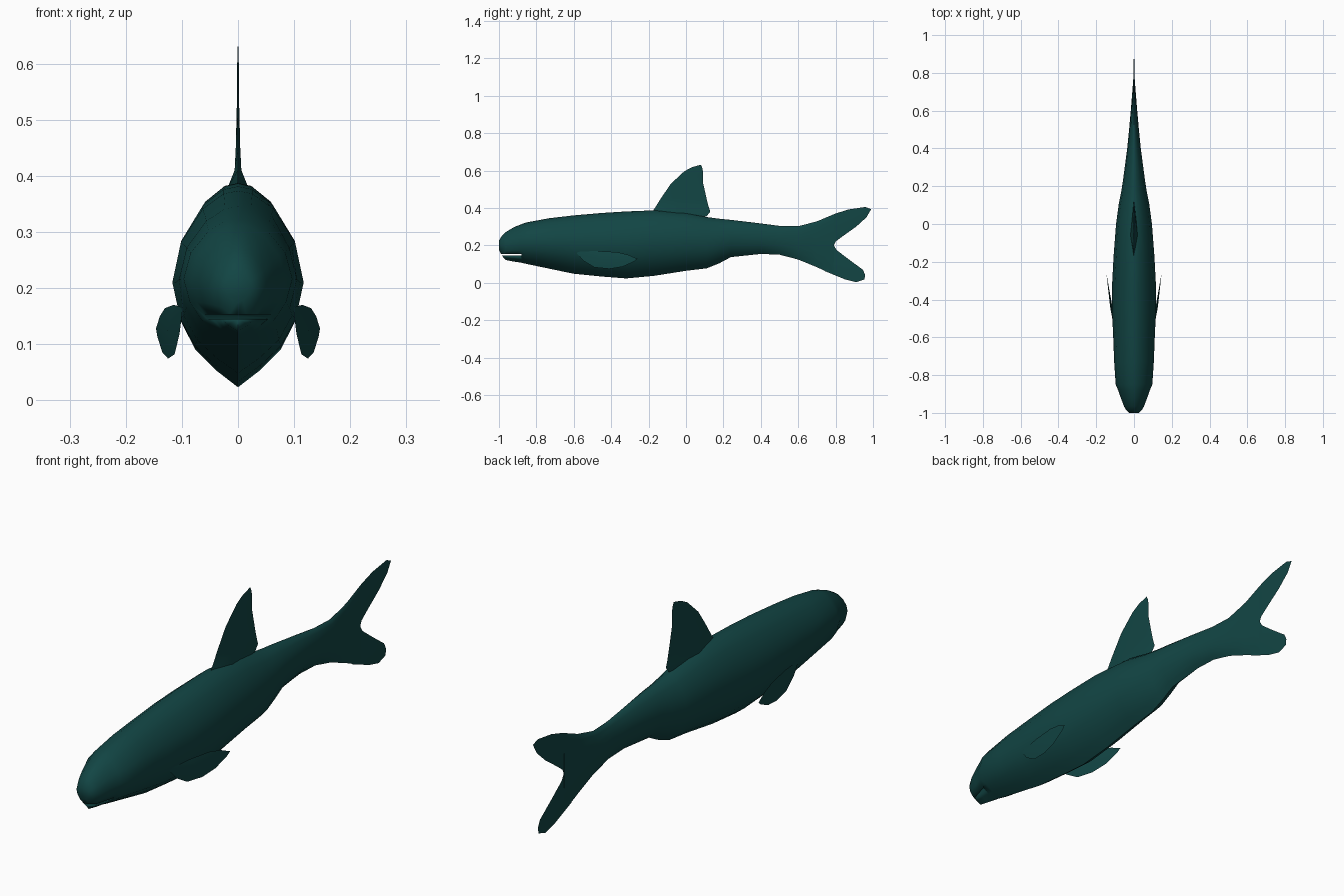
import bpy, bmesh
from math import radians
from mathutils import Vector

cube = bpy.data.objects.get("Cube")
if cube:
    bpy.data.objects.remove(cube, do_unlink=True)

teal = bpy.data.materials.new("dark teal skin")
teal.use_nodes = True
colour = (0.006, 0.06, 0.058, 1)
teal.diffuse_color = colour
teal.node_tree.nodes["Principled BSDF"].inputs["Base Color"].default_value = colour


def finish(name, bm, angle=45):
    bmesh.ops.recalc_face_normals(bm, faces=bm.faces)
    mesh = bpy.data.meshes.new(name)
    bm.to_mesh(mesh)
    bm.free()
    ob = bpy.data.objects.new(name, mesh)
    bpy.context.collection.objects.link(ob)
    mesh.materials.append(teal)
    bpy.ops.object.select_all(action="DESELECT")
    ob.select_set(True)
    bpy.context.view_layer.objects.active = ob
    bpy.ops.object.shade_smooth_by_angle(angle=radians(angle))
    return ob


def loft(name, rings, angle=45):
    """Skin a list of equal-length closed rings and cap both ends."""
    bm = bmesh.new()
    loops = [[bm.verts.new(p) for p in ring] for ring in rings]
    n = len(loops[0])
    for a, b in zip(loops, loops[1:]):
        for i in range(n):
            j = (i + 1) % n
            bm.faces.new((a[i], a[j], b[j], b[i]))
    bm.faces.new(loops[0])
    bm.faces.new(loops[-1])
    return finish(name, bm, angle)


def plate(name, outline, centre, half, place):
    """Leaf-like plate: sharp outline, slightly thick in the middle."""
    bm = bmesh.new()
    rim = [bm.verts.new(place(y, z, 0)) for y, z in outline]
    for side in (-half, half):
        mid = bm.verts.new(place(*centre, side))
        for a, b in zip(rim, rim[1:] + rim[:1]):
            bm.faces.new((a, b, mid))
    return finish(name, bm)


# Body: stations of y, belly height, back height, half width
stations = [
    (-1.0, .175, .225, .025), (-.985, .145, .25, .042), (-.965, .122, .27, .053),
    (-.92, .113, .297, .07), (-.88, .107, .313, .084), (-.85, .1, .323, .097),
    (-.73, .075, .345, .105), (-.6, .048, .36, .11), (-.45, .033, .373, .117),
    (-.32, .023, .381, .116), (-.17, .037, .387, .108), (0, .064, .374, .095),
    (.11, .077, .351, .08), (.18, .105, .342, .066), (.24, .137, .336, .057),
    (.4, .154, .317, .036), (.5, .15, .304, .026), (.6, .124, .302, .017),
    (.7, .083, .328, .009), (.79, .042, .366, .002)]
# Cross-section with a keeled belly: half width fraction, height fraction
section = [(0, 0), (.34, .085), (.66, .19), (.88, .33), (1, .52),
           (.87, .73), (.54, .905), (.22, .985), (0, 1)]
section += [(-u, v) for u, v in reversed(section[1:-1])]
body = loft("body", [[(w * u, y, lo + (hi - lo) * v) for u, v in section]
                     for y, lo, hi, w in stations])

# Mouth slit cut into the snout
bm = bmesh.new()
bmesh.ops.create_cube(bm, size=1)
for v in bm.verts:
    v.co = Vector((v.co.x * .3, -.965 + v.co.y * .17, .149 + v.co.z * .008))
cutter = finish("mouth_cutter", bm)
cutter.hide_render = True
cutter.hide_set(True)
cut = body.modifiers.new("mouth", "BOOLEAN")
cut.object = cutter
cut.operation = "DIFFERENCE"
cut.solver = "EXACT"

# Dorsal fin: levels of z, front y, rear y, half thickness
levels = [(.355, -.2, .11, .022), (.38, -.18, .13, .018), (.41, -.16, .12, .006),
          (.45, -.135, .11, .004), (.53, -.08, .092, .002),
          (.595, -.01, .091, .0015), (.617, .03, .086, .001), (.63, .075, .08, .0005)]
loft("dorsal_fin", [[(0, a, z), (t, a + (b - a) * .4, z), (0, b, z),
                     (-t, a + (b - a) * .4, z)] for z, a, b, t in levels])

# Forked tail: two lobes meeting the thin end of the body
upper_lobe = [(.74, .2), (.74, .342), (.8, .37), (.87, .392), (.96, .405), (.99, .393),
              (.965, .35), (.91, .3), (.84, .25), (.8, .22), (.79, .2)]
lower_lobe = [(.74, .2), (.79, .2), (.805, .175), (.87, .125), (.945, .07),
              (.957, .045), (.955, .018), (.91, .003), (.85, .018), (.74, .063)]


def upright(y, z, side):
    return (side, y, z)


plate("tail_upper_lobe", upper_lobe, (.815, .29), .002, upright)
plate("tail_lower_lobe", lower_lobe, (.81, .12), .002, upright)

# Pectoral fins, flaring outward to the rear
leaf = [(-.59, .165), (-.55, .118), (-.49, .082), (-.41, .074), (-.34, .085),
        (-.28, .112), (-.26, .128), (-.31, .15), (-.37, .164), (-.48, .17)]
for name, s in (("left", 1), ("right", -1)):
    plate(name + "_pectoral_fin", leaf, (-.44, .125), .006,
          lambda y, z, side: (s * (.126 + (y + .4) * .145 + side), y, z))
